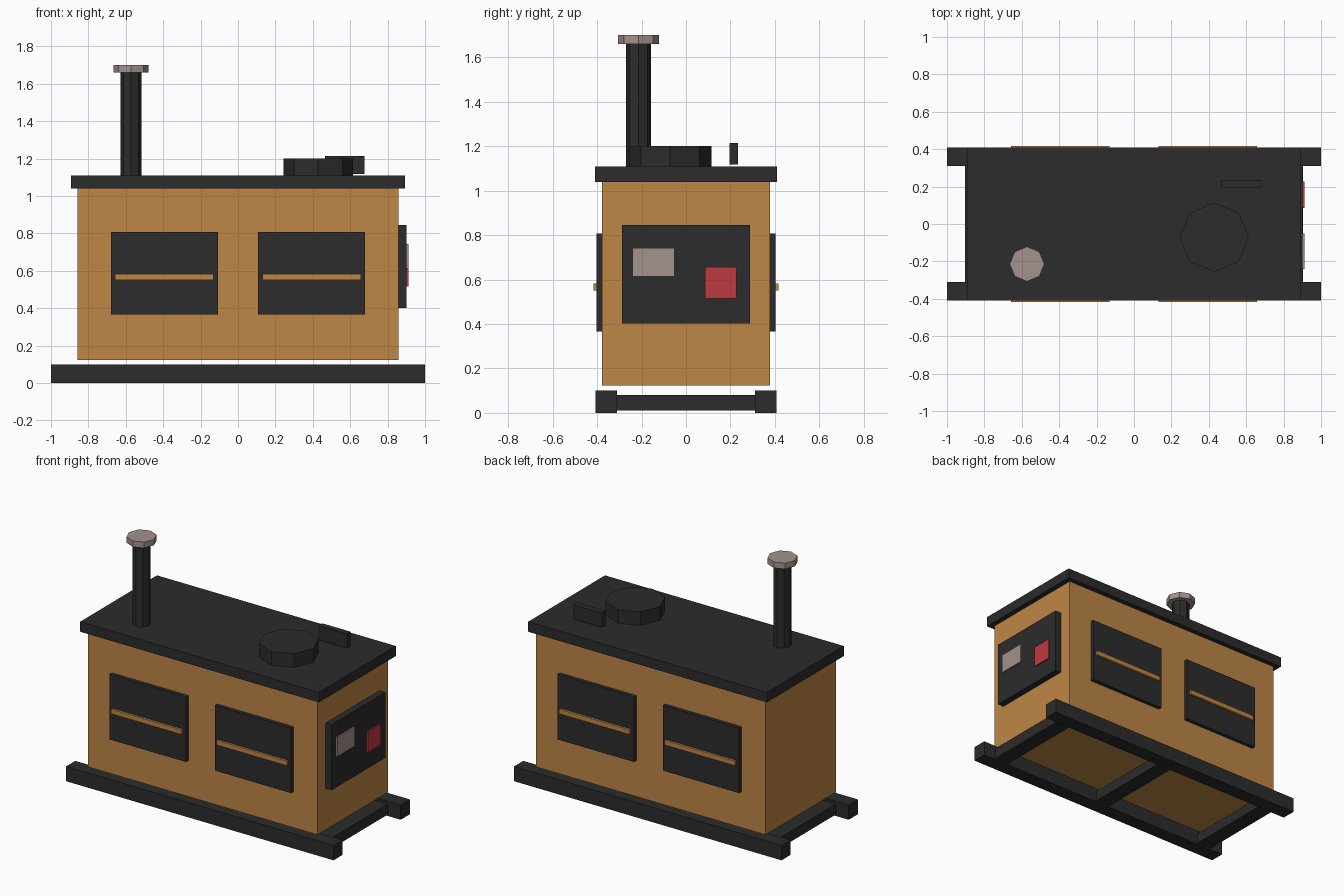
import bpy
import math

cube = bpy.data.objects.get("Cube")
if cube:
    bpy.data.objects.remove(cube, do_unlink=True)


def material(name, color):
    mat = bpy.data.materials.new(name)
    mat.use_nodes = True
    mat.diffuse_color = (*color, 1)
    bsdf = next(n for n in mat.node_tree.nodes if n.type == "BSDF_PRINCIPLED")
    bsdf.inputs["Base Color"].default_value = (*color, 1)
    return mat


ochre = material("ochre paint", (0.515, 0.238, 0.061))
dark = material("dark steel", (0.025, 0.025, 0.025))
red = material("red", (0.515, 0.042, 0.051))
grey = material("warm grey", (0.366, 0.287, 0.262))


def finish(name, mat):
    obj = bpy.context.object
    obj.name = name
    obj.data.name = name
    obj.data.materials.append(mat)
    return obj


def box(name, mat, x, y, z):
    """Box from (min, max) spans on each axis."""
    spans = (x, y, z)
    bpy.ops.mesh.primitive_cube_add(size=1, location=[(a + b) / 2 for a, b in spans])
    obj = finish(name, mat)
    for v in obj.data.vertices:
        for i, (a, b) in enumerate(spans):
            v.co[i] *= b - a
    return obj


def octagon(name, mat, x, y, radius, z):
    """Eight-sided upright cylinder with corners on the axes."""
    bpy.ops.mesh.primitive_cylinder_add(vertices=8, radius=radius, depth=z[1] - z[0],
                                        location=(x, y, sum(z) / 2))
    return finish(name, mat)


def mirrored(span, side):
    return sorted(side * v for v in span)


# Skid base: two long rails and three cross beams
for side, label in ((-1, "front"), (1, "back")):
    box(f"{label}_skid", dark, (-1, 1), mirrored((0.31, 0.408), side), (0, 0.1))
for x, label in ((-0.85, "left_end"), (0, "middle"), (0.85, "right_end")):
    box(f"{label}_beam", dark, (x - 0.054, x + 0.054), (-0.33, 0.33), (0.01, 0.08))

# Housing and roof
box("housing", ochre, (-0.858, 0.858), (-0.377, 0.377), (0.123, 1.045))
box("roof", dark, (-0.893, 0.893), (-0.41, 0.41), (1.04, 1.108))

# Two side doors with a bar, on the front and the back
for side, label in ((-1, "front"), (1, "back")):
    for end in (-1, 1):
        name = f"{label}_{'left' if end > 0 else 'right'}"
        box(f"{name}_door", dark, mirrored((0.108, 0.679), end),
            mirrored((0.36, 0.402), side), (0.366, 0.807))
        box(f"{name}_door_bar", ochre, mirrored((0.13, 0.657), end),
            mirrored((0.39, 0.417), side), (0.551, 0.583))

# Control panel on the end wall
box("control_panel", dark, (0.84, 0.902), (-0.288, 0.288), (0.402, 0.845))
box("display", grey, (0.89, 0.911), (-0.24, -0.052), (0.613, 0.743))
box("stop_switch", red, (0.89, 0.911), (0.086, 0.228), (0.515, 0.657))

# Exhaust, round hatch and small plate above the roof
octagon("exhaust_pipe", dark, -0.572, -0.214, 0.057, (1.1, 1.67))
octagon("exhaust_cap", grey, -0.572, -0.214, 0.093, (1.66, 1.7))
octagon("roof_hatch", dark, 0.429, -0.071, 0.185, (1.1, 1.2))
box("roof_plate", dark, (0.465, 0.677), (0.195, 0.235), (1.117, 1.214))
